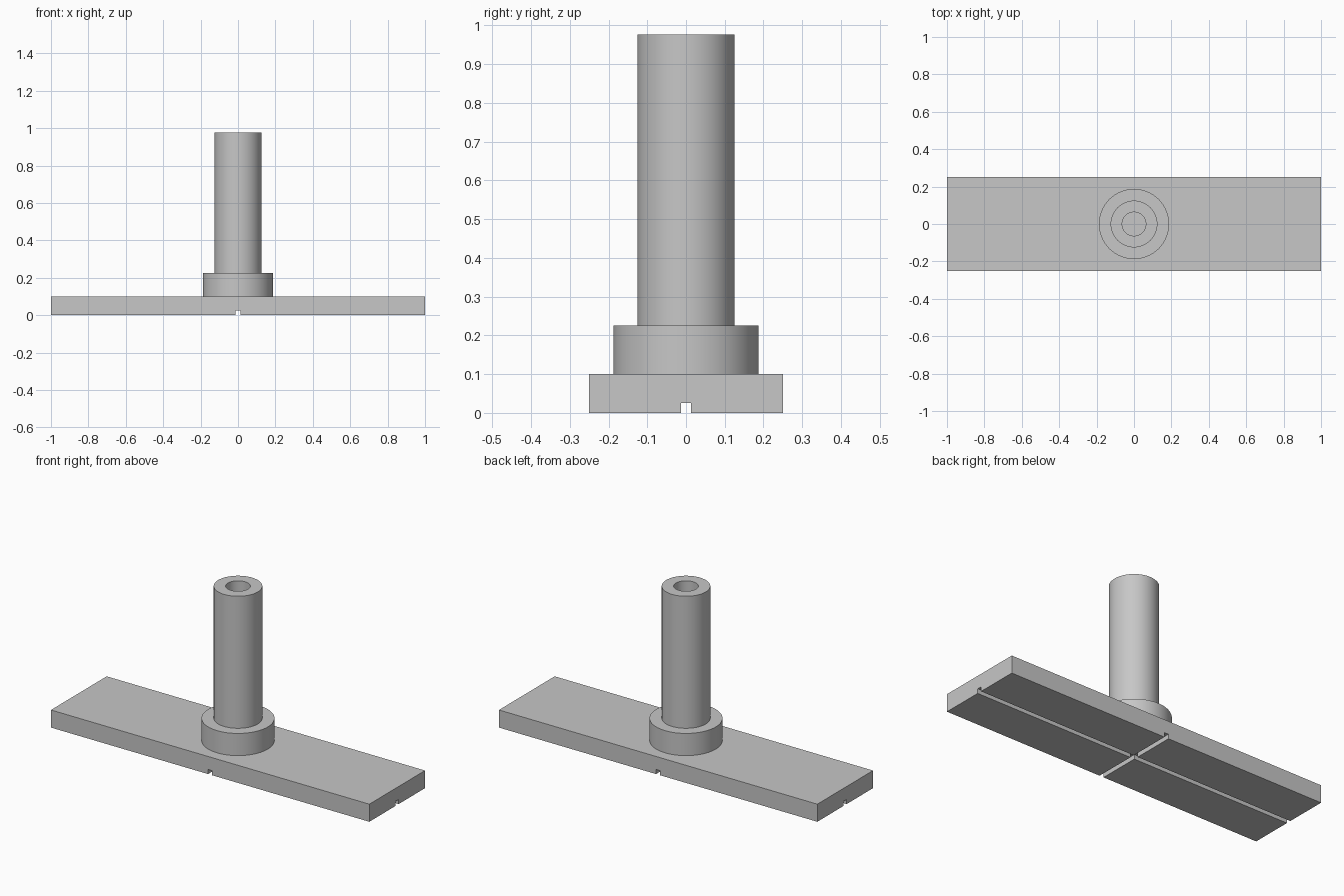
import bpy
import bmesh
from math import radians, tau
from mathutils import Matrix, Vector

cube = bpy.data.objects.get("Cube")
if cube:
    bpy.data.objects.remove(cube, do_unlink=True)

# Single plain grey material
GREY = (0.57, 0.57, 0.57, 1)
grey = bpy.data.materials.new("plain grey")
grey.use_nodes = True
grey.diffuse_color = GREY
grey.node_tree.nodes["Principled BSDF"].inputs["Base Color"].default_value = GREY


def finish(name, bm):
    """Turn a bmesh into a named grey object."""
    bmesh.ops.recalc_face_normals(bm, faces=bm.faces)
    mesh = bpy.data.meshes.new(name)
    bm.to_mesh(mesh)
    bm.free()
    mesh.materials.append(grey)
    obj = bpy.data.objects.new(name, mesh)
    bpy.context.collection.objects.link(obj)
    return obj


def box(name, size, z):
    bm = bmesh.new()
    matrix = Matrix.Translation((0, 0, z)) @ Matrix.Diagonal((*size, 1))
    bmesh.ops.create_cube(bm, size=1, matrix=matrix)
    return finish(name, bm)


def lathe(name, profile, steps=64):
    """Spin (radius, height) points around the z axis."""
    bm = bmesh.new()
    verts = [bm.verts.new((r, 0, z)) for r, z in profile]
    edges = [bm.edges.new(pair) for pair in zip(verts, verts[1:])]
    bmesh.ops.spin(bm, geom=verts + edges, axis=Vector((0, 0, 1)),
                   cent=Vector(), angle=tau, steps=steps)
    bmesh.ops.remove_doubles(bm, verts=bm.verts, dist=1e-5)
    return finish(name, bm)


# Base plate with two crossing grooves cut in its underside
PLATE_TOP = 0.1
GROOVE = 0.026
plate = box("base_plate", (2, 0.5, PLATE_TOP), PLATE_TOP / 2)
cutters = [box("long_groove_cutter", (2.2, GROOVE, 2 * GROOVE), 0),
           box("cross_groove_cutter", (GROOVE, 0.7, 2 * GROOVE), 0)]
for cutter in cutters:
    cutter.hide_render = True
    cut = plate.modifiers.new(cutter.name, "BOOLEAN")
    cut.operation = "DIFFERENCE"
    cut.solver = "EXACT"
    cut.object = cutter

# Bake the grooves, then drop the cutters
bpy.context.view_layer.update()
depsgraph = bpy.context.evaluated_depsgraph_get()
cut_mesh = bpy.data.meshes.new_from_object(plate.evaluated_get(depsgraph))
plate.modifiers.clear()
plate.data = cut_mesh
for cutter in cutters:
    bpy.data.objects.remove(cutter, do_unlink=True)

# Collar and hollow post, turned as one stepped piece with a blind bore
COLLAR_TOP, POST_TOP = 0.226, 0.976
COLLAR_R, POST_R, BORE_R = 0.1875, 0.125, 0.0635
post = lathe("collared_post", [
    (0, PLATE_TOP), (COLLAR_R, PLATE_TOP), (COLLAR_R, COLLAR_TOP),
    (POST_R, COLLAR_TOP), (POST_R, POST_TOP), (BORE_R, POST_TOP),
    (BORE_R, COLLAR_TOP), (0, COLLAR_TOP)])

# Smooth round walls with sharp rims
bpy.ops.object.select_all(action="DESELECT")
post.select_set(True)
bpy.context.view_layer.objects.active = post
bpy.ops.object.shade_smooth_by_angle(angle=radians(30))
